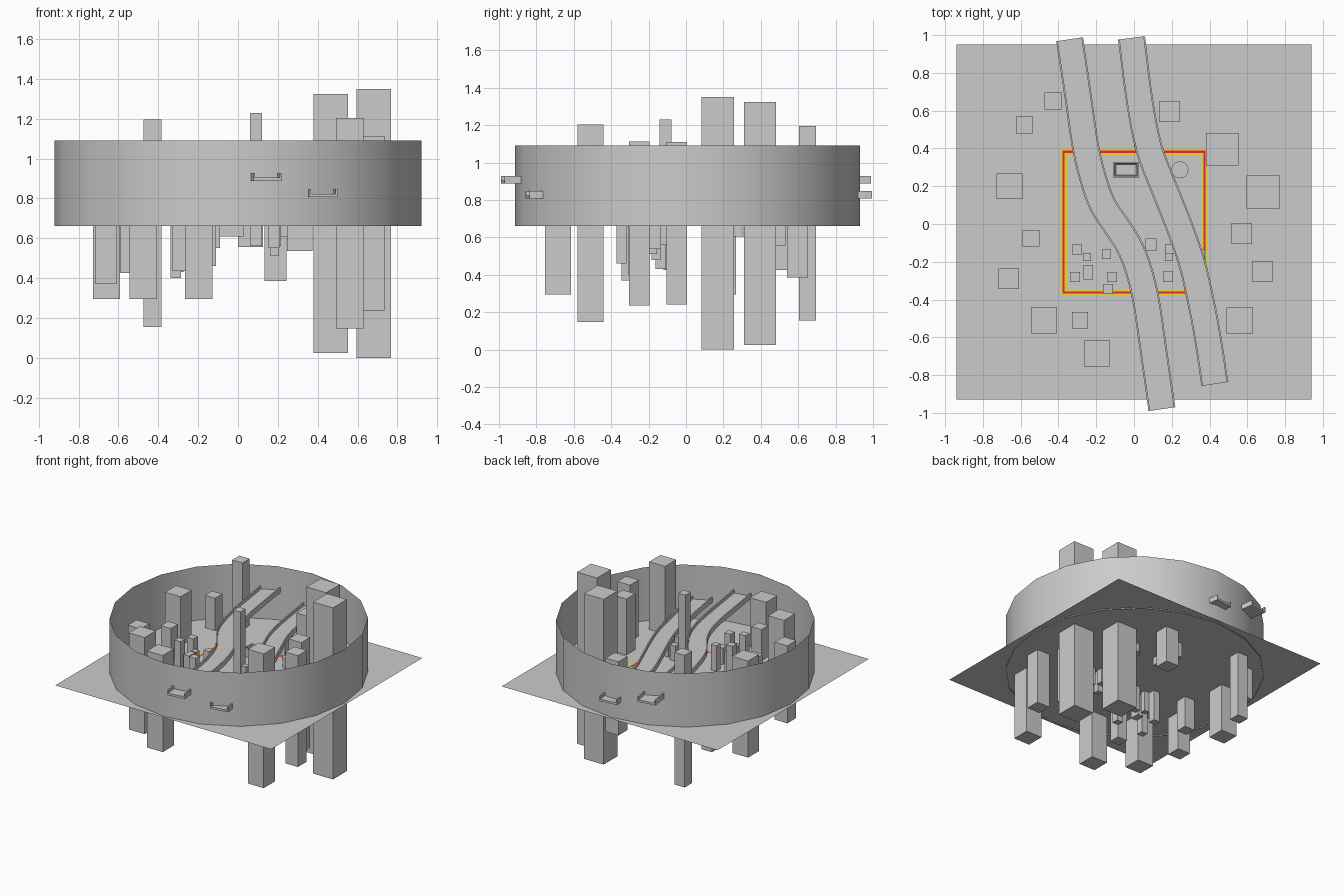
import bpy, bmesh, math
from mathutils import Vector

if "Cube" in bpy.data.objects:
    bpy.data.objects.remove(bpy.data.objects["Cube"])

MID = 0.675   # ground level: buildings are mirrored above and below it


def add(name, bm, mat=None):
    bmesh.ops.recalc_face_normals(bm, faces=bm.faces)
    me = bpy.data.meshes.new(name)
    bm.to_mesh(me)
    bm.free()
    ob = bpy.data.objects.new(name, me)
    bpy.context.collection.objects.link(ob)
    if mat:
        me.materials.append(mat)
    return ob


def box(name, x, y, w, d, z0, z1):
    bm = bmesh.new()
    bmesh.ops.create_cube(bm, size=1)
    for v in bm.verts:
        v.co = (x + v.co.x * w, y + v.co.y * d, (z0 + z1) / 2 + v.co.z * (z1 - z0))
    return add(name, bm)


def colour(name, rgba):
    m = bpy.data.materials.new(name)
    m.diffuse_color = rgba
    m.use_nodes = True
    m.node_tree.nodes["Principled BSDF"].inputs["Base Color"].default_value = m.diffuse_color
    return m


# ground sheet
bm = bmesh.new()
bmesh.ops.create_grid(bm, x_segments=1, y_segments=1, size=0.94)
bmesh.ops.translate(bm, verts=bm.verts, vec=(0, 0.01, 0.67))
add("ground", bm)

# open ring wall
bm = bmesh.new()
bmesh.ops.create_cone(bm, cap_ends=False, segments=20, radius1=0.922, radius2=0.922, depth=0.43)
bmesh.ops.translate(bm, verts=bm.verts, vec=(0, 0.008, 0.876))
wall = add("ring_wall", bm)
for p in wall.data.polygons:
    p.use_smooth = True

# large buildings: x, y, width, bottom
towers = [
    (-.43, .65, .09, .155), (-.58, .525, .09, .425), (-.66, .2, .137, .295),
    (-.545, -.075, .088, .425), (-.663, -.29, .11, .37), (-.476, -.51, .138, .295),
    (-.286, -.51, .086, .435), (-.196, -.685, .138, .295), (.188, .595, .112, .385),
    (.466, .395, .172, .025), (.682, .17, .174, 0), (.57, -.05, .11, .24),
    (.68, -.25, .11, .237), (.56, -.51, .138, .147)]
for i, (x, y, w, b) in enumerate(towers):
    box(f"tower_{i}", x, y, w, w, b, 2 * MID - b)

# small buildings inside the square, and blocks under the roads
blocks = [
    (-.302, -.135, .055, .43), (-.249, -.175, .042, .51), (-.312, -.28, .053, .40),
    (-.146, -.16, .048, .48), (-.116, -.28, .053, .55), (-.138, -.345, .053, .46),
    (.19, -.13, .05, .56), (.185, -.175, .042, .51), (.18, -.28, .055, .55),
    (.31, -.2, .13, .537), (.062, .47, .125, .557)]
for i, (x, y, w, b) in enumerate(blocks):
    box(f"block_{i}", x, y, w, w, b, 2 * MID - b)
box("block_deep", -.243, -.255, .05, .075, .5, .85)
box("slim_tower", .09, -.11, .06, .064, .56, 1.23)

# round tank
bm = bmesh.new()
bmesh.ops.create_cone(bm, cap_ends=True, segments=24, radius1=.045, radius2=.045, depth=.14)
bmesh.ops.translate(bm, verts=bm.verts, vec=(.243, .287, MID))
add("round_tank", bm)

# basin building with a tapered recess in its roof
basin = box("basin", -.042, .287, .137, .085, .608, .742)
bm = bmesh.new()
bm.from_mesh(basin.data)
top = max(bm.faces, key=lambda f: f.calc_center_median().z)
bmesh.ops.inset_region(bm, faces=[top], thickness=.012)
bmesh.ops.inset_region(bm, faces=[top], thickness=.01, depth=-.03)
bm.to_mesh(basin.data)
bm.free()


# square boundary lines on the ground
def frame(name, half, width, z, mat):
    bm = bmesh.new()
    loops = []
    for h in (half, half - width):
        loops.append([bm.verts.new((sx * h, .01 + sy * h, z))
                      for sx, sy in ((-1, -1), (1, -1), (1, 1), (-1, 1))])
    for i in range(4):
        j = (i + 1) % 4
        bm.faces.new((loops[0][i], loops[0][j], loops[1][j], loops[1][i]))
    add(name, bm, mat)


yellow = colour("yellow", (.85, .72, .02, 1))
red = colour("red", (.8, .02, .06, 1))
frame("outer_line", .39, .011, .674, yellow)
frame("middle_line", .379, .012, .674, red)
frame("inner_line", .367, .011, .674, yellow)


# elevated roads: U-shaped section swept along an S-curve
def road(name, pts, z, half=.072, steps=4):
    P = [Vector(p) for p in pts]
    P = [2 * P[0] - P[1]] + P + [2 * P[-1] - P[-2]]
    path = []
    for i in range(1, len(P) - 2):
        a, b, c, d = P[i - 1:i + 3]
        for s in range(steps):
            t = s / steps
            path.append(.5 * (2 * b + (c - a) * t + (2 * a - 5 * b + 4 * c - d) * t * t
                              + (3 * b - a - 3 * c + d) * t ** 3))
    path.append(P[-2])
    k = half - .009
    section = [(-half, 0), (half, 0), (half, .04), (k, .04),
               (k, .016), (-k, .016), (-k, .04), (-half, .04)]
    bm = bmesh.new()
    rings = []
    for i, p in enumerate(path):
        t = (path[min(i + 1, len(path) - 1)] - path[max(i - 1, 0)]).normalized()
        n = Vector((-t.y, t.x))
        rings.append([bm.verts.new((p.x + n.x * u, p.y + n.y * u, z + h)) for u, h in section])
    for r, q in zip(rings, rings[1:]):
        for i in range(8):
            j = (i + 1) % 8
            bm.faces.new((r[i], r[j], q[j], q[i]))
    for r in (rings[0], rings[-1]):
        bm.faces.new(r)
    add(name, bm)


road("road_upper", [(-.341, .978), (-.298, .69), (-.255, .4), (-.21, .22), (-.165, .1),
                    (-.1, 0), (-.035, -.1), (.017, -.22), (.063, -.4), (.106, -.69),
                    (.148, -.98)], .888)
road("road_lower", [(-.013, .985), (.03, .65), (.08, .4), (.155, .2), (.235, 0),
                    (.305, -.2), (.352, -.4), (.39, -.6), (.428, -.847)], .807)
